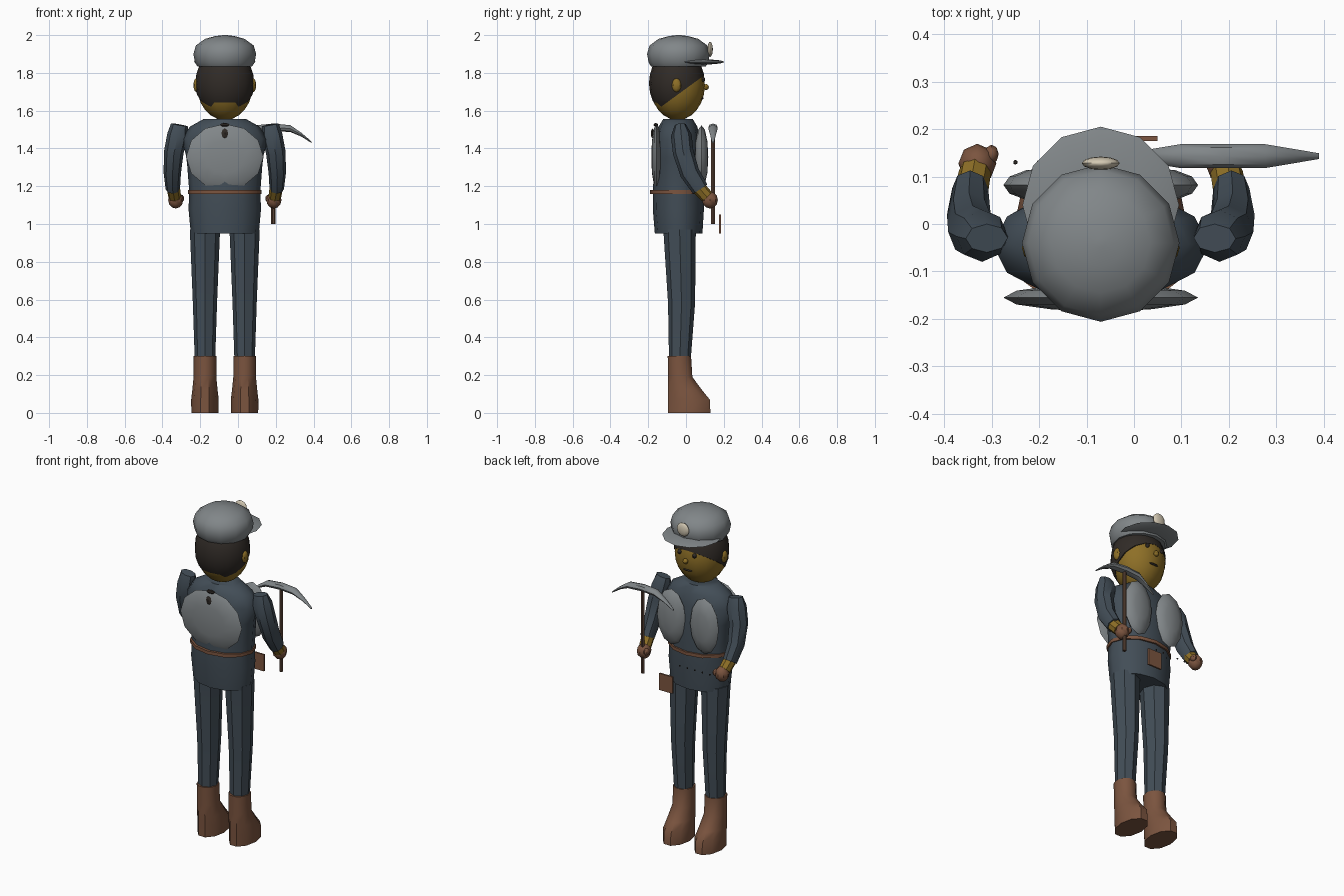
import bpy, bmesh, math
from mathutils import Vector, Matrix

if "Cube" in bpy.data.objects:
    bpy.data.objects.remove(bpy.data.objects["Cube"])

CX = -0.07  # body centre line


def material(name, rgb):
    m = bpy.data.materials.new(name)
    m.diffuse_color = (*rgb, 1)
    m.use_nodes = True
    m.node_tree.nodes["Principled BSDF"].inputs["Base Color"].default_value = m.diffuse_color
    return m


NAVY = material("navy_cloth", (0.055, 0.075, 0.095))
SKIN = material("skin", (0.27, 0.16, 0.02))
BROWN = material("brown_leather", (0.20, 0.09, 0.05))
HAIR = material("dark_hair", (0.03, 0.024, 0.02))
GREY = material("grey", (0.22, 0.24, 0.25))
CREAM = material("cream", (0.65, 0.58, 0.45))
WOOD = material("dark_wood", (0.10, 0.055, 0.035))


def finish(name, bm, mat, angle=40):
    bmesh.ops.recalc_face_normals(bm, faces=bm.faces[:])
    me = bpy.data.meshes.new(name)
    bm.to_mesh(me)
    bm.free()
    ob = bpy.data.objects.new(name, me)
    bpy.context.collection.objects.link(ob)
    me.materials.append(mat)
    bpy.ops.object.select_all(action='DESELECT')
    ob.select_set(True)
    bpy.context.view_layer.objects.active = ob
    bpy.ops.object.shade_smooth_by_angle(angle=math.radians(angle))
    return ob


def bridge(name, rings, mat, angle=40):
    bm = bmesh.new()
    vs = [[bm.verts.new(p) for p in r] for r in rings]
    n = len(vs[0])
    for a, b in zip(vs, vs[1:]):
        for i in range(n):
            j = (i + 1) % n
            bm.faces.new((a[i], a[j], b[j], b[i]))
    bm.faces.new(vs[0])
    bm.faces.new(vs[-1])
    return finish(name, bm, mat, angle)


def loft(name, x, rows, mat, n=10, angle=40):
    """Stack of horizontal ovals; rows are (z, half width, y back, y front)."""
    rings = []
    for z, hx, y0, y1 in rows:
        rings.append([(x + hx * math.cos(t), (y0 + y1) / 2 + (y1 - y0) / 2 * math.sin(t), z)
                      for t in (2 * math.pi * i / n for i in range(n))])
    return bridge(name, rings, mat, angle)


def tube(name, pts, mat, n=8):
    """Round sweep; pts are (position, radius across x, other radius)."""
    rings = []
    for i, (p, rx, ry) in enumerate(pts):
        d = Vector(pts[min(i + 1, len(pts) - 1)][0]) - Vector(pts[max(i - 1, 0)][0])
        v = d.cross(Vector((1, 0, 0))).normalized()
        u = v.cross(d).normalized()
        rings.append([Vector(p) + u * rx * math.cos(t) + v * ry * math.sin(t)
                      for t in (2 * math.pi * k / n for k in range(n))])
    return bridge(name, rings, mat)


def ball(name, loc, radii, mat, seg=12, rings=8, pole_y=False, cut=None):
    bm = bmesh.new()
    bmesh.ops.create_uvsphere(bm, u_segments=seg, v_segments=rings, radius=1)
    if pole_y:
        bm.transform(Matrix.Rotation(math.pi / 2, 4, 'X'))
    bm.transform(Matrix.Translation(loc) @ Matrix.Diagonal((*radii, 1)))
    if cut:
        bmesh.ops.bisect_plane(bm, geom=bm.verts[:] + bm.edges[:] + bm.faces[:],
                               plane_co=cut[0], plane_no=cut[1], clear_inner=True)
        bmesh.ops.holes_fill(bm, edges=[e for e in bm.edges if e.is_boundary])
    return finish(name, bm, mat)


for s, side in ((-1, "left"), (1, "right")):
    # Trouser leg and boot
    x = CX + s * 0.105
    loft(side + "_leg", x, [(0.28, 0.054, -0.09, 0.025), (0.58, 0.064, -0.095, 0.048),
                            (0.97, 0.08, -0.12, 0.052)], NAVY, 8)
    loft(side + "_boot", x, [(0, 0.072, -0.1, 0.135), (0.07, 0.073, -0.1, 0.132),
                             (0.12, 0.067, -0.1, 0.09), (0.19, 0.06, -0.098, 0.037),
                             (0.3, 0.06, -0.1, 0.03)], BROWN, 10)
    # Arm, wrist and fist
    def at(dx, y, z):
        return (CX + s * dx, y, z)
    tube(side + "_sleeve", [(at(.24, -.03, 1.525), .045, .03), (at(.25, -.025, 1.47), .055, .055),
                            (at(.27, -.015, 1.38), .052, .055), (at(.278, .02, 1.27), .046, .052),
                            (at(.275, .075, 1.185), .038, .045)], NAVY)
    tube(side + "_wrist", [(at(.275, .055, 1.205), .036, .038), (at(.265, .11, 1.145), .034, .036)], SKIN)
    ball(side + "_fist", at(.26, .127, 1.127), (.04, .042, .045), BROWN, 8, 6)
    ball(side + "_thumb", at(.23, .147, 1.135), (.015, .02, .02), BROWN, 8, 6)
    # Chest pad, ear and eye
    ball(side + "_chest_pad", at(.11, .082, 1.355), (.095, .036, .167), GREY, 12, 6, True)
    ball(side + "_ear", at(.15, -.05, 1.735), (.016, .025, .037), SKIN, 8, 6)
    ball(side + "_eye", at(.05, .09, 1.765), (.012, .012, .014), HAIR, 8, 6)

# Jacket and belt
loft("jacket", CX, [(.95, .18, -.165, .087), (1.08, .192, -.176, .095), (1.17, .188, -.175, .095),
                    (1.35, .202, -.168, .088), (1.45, .228, -.162, .075),
                    (1.515, .185, -.145, .06), (1.557, .11, -.12, .035)], NAVY, 12, 50)
loft("belt", CX, [(1.16, .195, -.19, .105), (1.18, .195, -.19, .105)], BROWN, 12)

# Back pack with its dark toggle
ball("back_pack", (CX, -.155, 1.355), (.205, .029, .175), GREY, 12, 6, True)
ball("pack_toggle", (CX, -.178, 1.48), (.018, .008, .026), HAIR, 4, 4)
ball("pack_loop", (CX, -.16, 1.525), (.03, .012, .01), HAIR, 6, 4)

# Head, hair, nose and mouth
ball("head", (CX, -.045, 1.735), (.148, .145, .185), SKIN, 16, 12)
ball("hair", (CX, -.048, 1.745), (.156, .148, .185), HAIR, 16, 12,
     cut=((CX, -.03, 1.695), (0, -.59, .81)))
ball("nose", (CX, .106, 1.725), (.016, .015, .016), SKIN, 8, 6)
ball("mouth", (CX, .084, 1.665), (.03, .01, .006), HAIR, 8, 6)

# Cap, visor and badge
loft("cap", CX, [(z, r, -.04 - r, -.04 + r) for z, r in
                 ((1.835, .145), (1.855, .158), (1.9, .166), (1.945, .153), (1.98, .105),
                  (1.995, .05), (2.0, .01))], GREY, 12, 50)
ball("cap_visor", (CX, .04, 1.858), (.165, .165, .016), GREY, 12, 6)
ball("cap_badge", (CX, .128, 1.925), (.04, .014, .04), CREAM, 12, 8)

# Flat pouch and row of studs in front of the waist
bm = bmesh.new()
bmesh.ops.create_cube(bm, size=1, matrix=Matrix.Translation((.005, .18, 1.0))
                      @ Matrix.Diagonal((.09, .01, .1, 1)))
finish("pouch", bm, BROWN)
for i in range(5):
    ball("stud_%d" % (i + 1), (-.25 + .05 * i, .13, 1.1), (.005, .005, .005), HAIR, 6, 4)

# Pickaxe
HX, HY = 0.187, 0.143
tube("pick_handle", [((HX, HY, 1.0), .011, .011), ((HX, HY, 1.5), .011, .011)], WOOD, 6)
rings = []
for dx, z, ry, rz in ((-.203, 1.432, .006, .004), (-.15, 1.472, .015, .01), (-.09, 1.505, .025, .018),
                      (0, 1.512, .025, .02), (.09, 1.505, .025, .018), (.15, 1.472, .015, .01),
                      (.203, 1.432, .006, .004)):
    rings.append([(HX + dx, HY + ry * math.cos(k * math.pi / 4), z + rz * math.sin(k * math.pi / 4))
                  for k in range(8)])
bridge("pick_head", rings, GREY)
